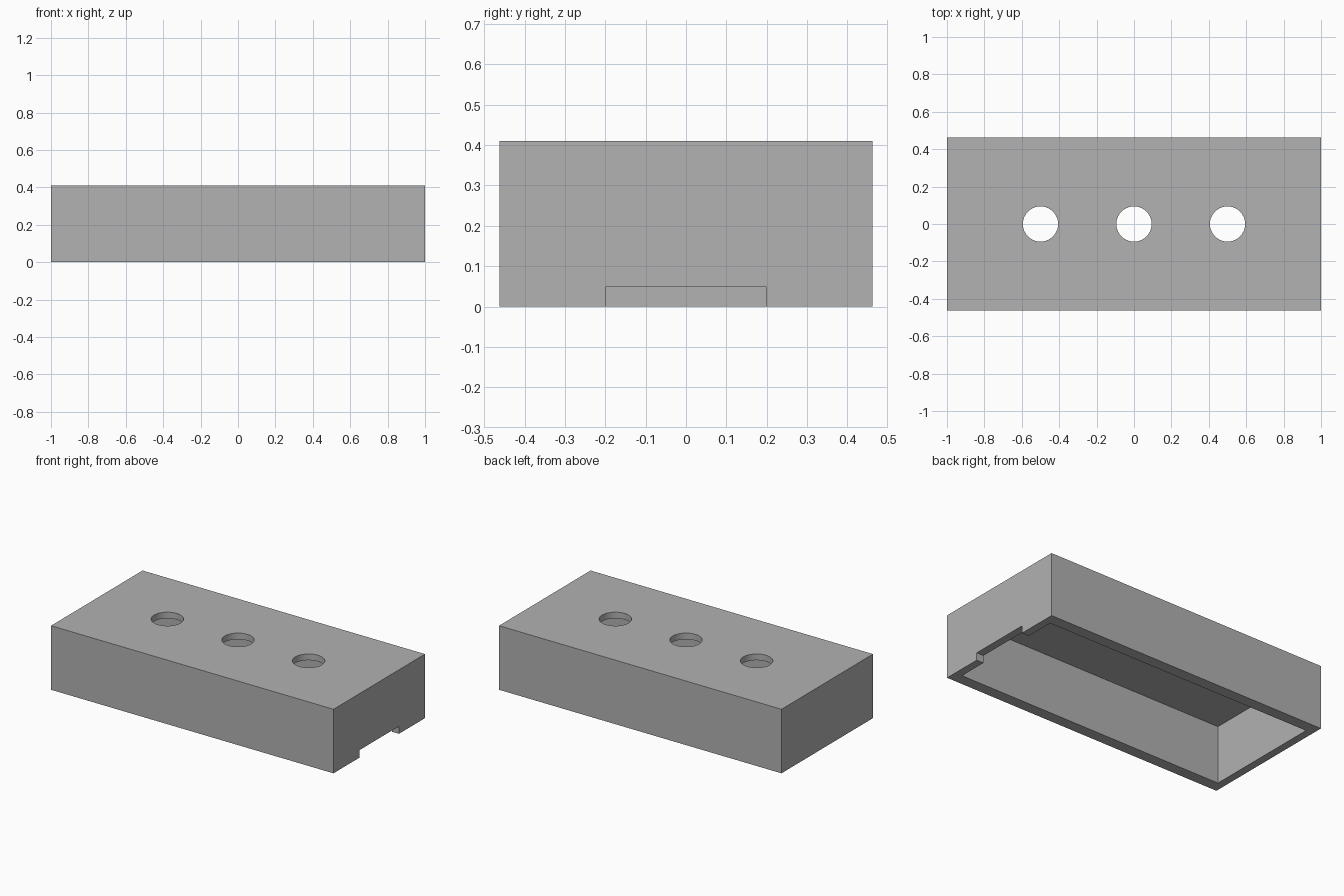
import bpy
import math

default_cube = bpy.data.objects.get("Cube")
if default_cube:
    bpy.data.objects.remove(default_cube, do_unlink=True)

LENGTH, WIDTH, HEIGHT = 2.0, 0.925, 0.41
END_WALL, SIDE_WALL, ROOF = 0.05, 0.073, 0.04
NOTCH_WIDTH, NOTCH_HEIGHT = 0.4, 0.048
HOLE_RADIUS, HOLE_SPACING = 0.094, 0.5
OVER = 0.1  # how far cutters reach past the surface

grey = bpy.data.materials.new("plain_grey")
grey.use_nodes = True
colour = (0.445, 0.445, 0.445, 1)
grey.diffuse_color = colour
grey.node_tree.nodes["Principled BSDF"].inputs["Base Color"].default_value = colour


def box(name, low, high):
    centre = [(a + b) / 2 for a, b in zip(low, high)]
    bpy.ops.mesh.primitive_cube_add(size=1, location=centre)
    obj = bpy.context.object
    obj.name = name
    obj.scale = [b - a for a, b in zip(low, high)]
    bpy.ops.object.transform_apply(location=True, rotation=False, scale=True)
    obj.data.materials.append(grey)
    return obj


def cut(target, cutter):
    cutter.hide_render = True
    mod = target.modifiers.new(cutter.name, "BOOLEAN")
    mod.operation = "DIFFERENCE"
    mod.solver = "EXACT"
    mod.object = cutter
    bpy.ops.object.select_all(action="DESELECT")
    bpy.context.view_layer.objects.active = target
    target.select_set(True)
    bpy.ops.object.modifier_apply(modifier=mod.name)
    bpy.data.objects.remove(cutter, do_unlink=True)


# Outer shell
x, y = LENGTH / 2, WIDTH / 2
cover = box("box_cover", (-x, -y, 0), (x, y, HEIGHT))

# Hollow inside, open at the bottom
ix, iy = x - END_WALL, y - SIDE_WALL
cut(cover, box("cavity", (-ix, -iy, -OVER), (ix, iy, HEIGHT - ROOF)))

# Notch through the left end wall
n = NOTCH_WIDTH / 2
cut(cover, box("notch", (x - END_WALL - OVER, -n, -OVER), (x + OVER, n, NOTCH_HEIGHT)))

# Row of round holes through the roof
for i in (-1, 0, 1):
    bpy.ops.mesh.primitive_cylinder_add(vertices=64, radius=HOLE_RADIUS, depth=2 * OVER,
                                        location=(i * HOLE_SPACING, 0, HEIGHT))
    hole = bpy.context.object
    hole.name = "hole"
    hole.data.materials.append(grey)
    cut(cover, hole)

# Round hole walls, crisp box edges
bpy.ops.object.shade_smooth_by_angle(angle=math.radians(30))
